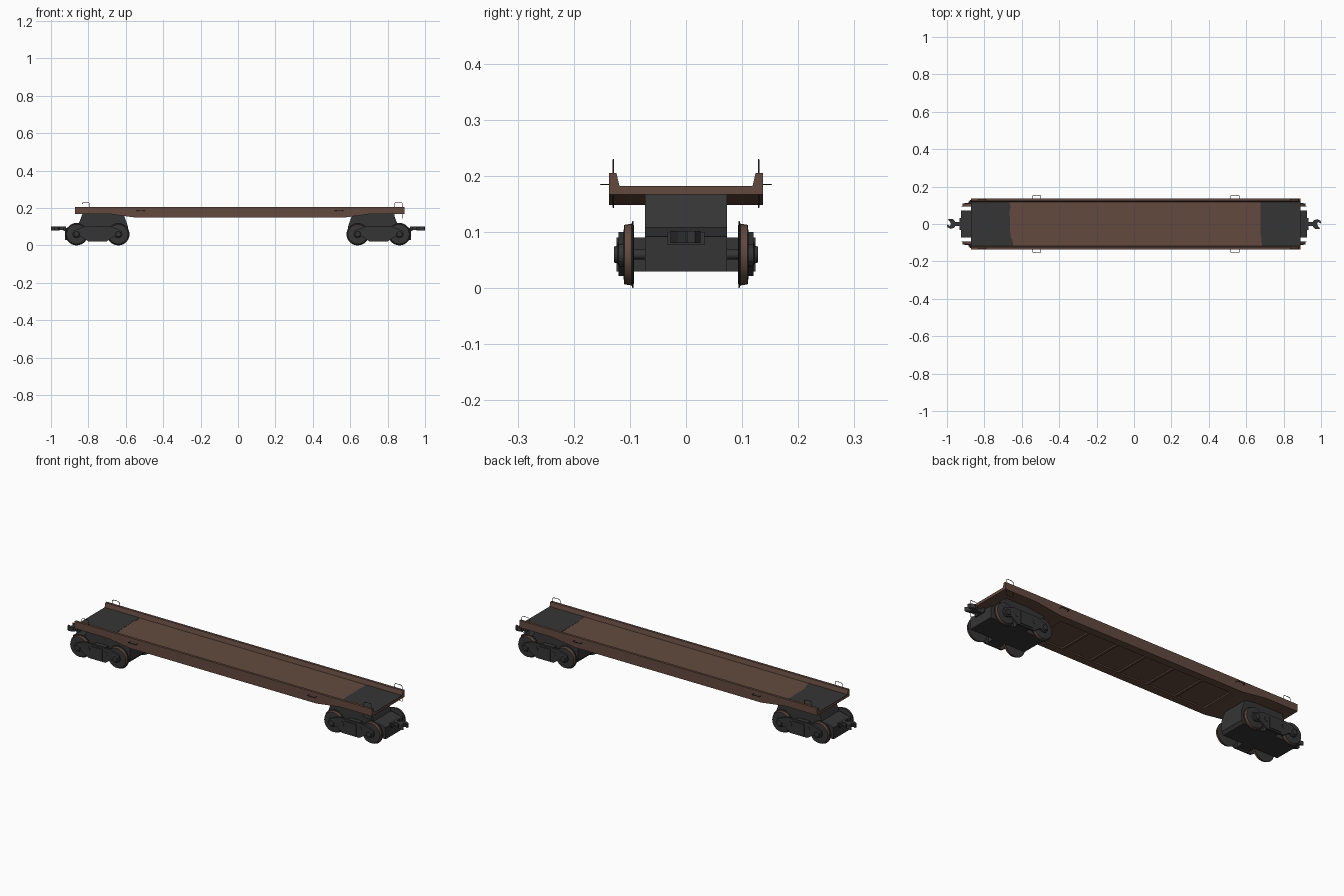
import bpy, bmesh, math
from mathutils import Vector

if "Cube" in bpy.data.objects:
    bpy.data.objects.remove(bpy.data.objects["Cube"])


def material(name, rgb):
    m = bpy.data.materials.new(name)
    m.diffuse_color = (*rgb, 1)
    m.use_nodes = True
    m.node_tree.nodes["Principled BSDF"].inputs["Base Color"].default_value = m.diffuse_color
    return m


BROWN = material("rust_brown", (0.125, 0.068, 0.049))
GREY = material("dark_grey", (0.036, 0.036, 0.036))


def finish(name, bm, *mats):
    bmesh.ops.recalc_face_normals(bm, faces=bm.faces)
    me = bpy.data.meshes.new(name)
    bm.to_mesh(me)
    bm.free()
    ob = bpy.data.objects.new(name, me)
    bpy.context.collection.objects.link(ob)
    for m in mats:
        me.materials.append(m)
    return ob


def prism(name, pts, axis, a, b, mat):
    """Extrude a 2D profile along axis from a to b."""
    place = {"x": lambda p, t: (t, p[0], p[1]),
             "y": lambda p, t: (p[0], t, p[1]),
             "z": lambda p, t: (p[0], p[1], t)}[axis]
    bm = bmesh.new()
    lo = [bm.verts.new(place(p, a)) for p in pts]
    hi = [bm.verts.new(place(p, b)) for p in pts]
    bm.faces.new(lo)
    bm.faces.new(hi)
    n = len(pts)
    for i in range(n):
        j = (i + 1) % n
        bm.faces.new((lo[i], lo[j], hi[j], hi[i]))
    return finish(name, bm, mat)


def box(name, x, y, z, mat):
    return prism(name, [(x[0], y[0]), (x[1], y[0]), (x[1], y[1]), (x[0], y[1])],
                 "z", z[0], z[1], mat)


def lathe(name, profile, x, z, side, n=28):
    """Revolve (y, radius) points about a y axis; outward-facing rims are brown."""
    bm = bmesh.new()
    rings = []
    for y, r in profile:
        rings.append([bm.verts.new((x + r * math.cos(2 * math.pi * k / n), side * y,
                                    z + r * math.sin(2 * math.pi * k / n))) for k in range(n)])
    for i, (p, q) in enumerate(zip(rings, rings[1:])):
        flat = abs(profile[i][0] - profile[i + 1][0]) < 0.003
        for k in range(n):
            f = bm.faces.new((p[k], p[(k + 1) % n], q[(k + 1) % n], q[k]))
            f.material_index = 1 if (not flat and profile[i][1] > 0.045) else 0
    bm.faces.new(rings[0])
    bm.faces.new(rings[-1])
    ob = finish(name, bm, GREY, BROWN)
    smooth(ob)


def smooth(ob):
    bpy.ops.object.select_all(action="DESELECT")
    ob.select_set(True)
    bpy.context.view_layer.objects.active = ob
    bpy.ops.object.shade_smooth_by_angle(angle=math.radians(30))


def wire(name, pts, closed=False, r=0.0014):
    cu = bpy.data.curves.new(name, "CURVE")
    cu.dimensions = "3D"
    cu.bevel_depth = r
    cu.bevel_resolution = 1
    cu.use_fill_caps = True
    sp = cu.splines.new("POLY")
    sp.points.add(len(pts) - 1)
    for p, c in zip(sp.points, pts):
        p.co = (*c, 1)
    sp.use_cyclic_u = closed
    ob = bpy.data.objects.new(name, cu)
    bpy.context.collection.objects.link(ob)
    cu.materials.append(GREY)
    bpy.ops.object.select_all(action="DESELECT")
    ob.select_set(True)
    bpy.context.view_layer.objects.active = ob
    bpy.ops.object.convert(target="MESH")


# Deck core with a recessed belly
L, R = -0.872, 0.89
prism("deck", [(L, 0.181), (L, 0.167), (-0.68, 0.167), (-0.54, 0.148), (-0.5, 0.148),
               (-0.5, 0.155), (0.52, 0.155), (0.52, 0.148), (0.56, 0.148), (0.70, 0.167),
               (R, 0.167), (R, 0.181)], "y", -0.125, 0.125, BROWN)
for i in range(1, 6):
    x = -0.5 + i * 0.17
    box(f"belly_rib_{i}", (x - 0.006, x + 0.006), (-0.1, 0.1), (0.148, 0.158), BROWN)

# Side sills with tapered lips
for s in (-1, 1):
    prism("side_sill", [(L, 0.181), (L, 0.167), (-0.68, 0.167), (-0.54, 0.148), (0.56, 0.148),
                        (0.70, 0.167), (R, 0.167), (R, 0.181)],
          "y", s * 0.096, s * 0.137, BROWN)
    prism("side_lip", [(s * 0.118, 0.18), (s * 0.124, 0.205), (s * 0.137, 0.205),
                       (s * 0.137, 0.18)], "x", L, R, BROWN)
    # Grab irons and tie-down loops
    for x0, x1, zb in ((-0.834, -0.792, 0.18), (0.836, 0.88, 0.144)):
        y = s * 0.1295
        wire("grab_iron", [(x0, y, zb), (x0, y, 0.223), (x0 + 0.006, y, 0.229),
                           (x1 - 0.006, y, 0.229), (x1, y, 0.223), (x1, y, zb)], True)
    for x in (-0.52, 0.54):
        wire("side_loop", [(x - 0.022, s * 0.13, 0.185), (x - 0.022, s * 0.152, 0.185),
                           (x + 0.022, s * 0.152, 0.185), (x + 0.022, s * 0.13, 0.185)])

# Dark deck ends with a wavy paint edge
for end, edge, k in ((L, -0.657, 1), (R, 0.679, 0.4)):
    wave = [(edge + k * d, y) for d, y in ((0.012, -0.118), (0.008, -0.09), (-0.002, -0.07),
            (-0.007, -0.03), (-0.005, 0.02), (-0.009, 0.06), (-0.004, 0.09), (-0.01, 0.118))]
    prism("dark_deck_end", [(end, -0.118)] + wave + [(end, 0.118)], "z", 0.1805, 0.1818, GREY)

# Trucks, mirrored at both ends
for s in (-1, 1):
    def sx(pts):
        return [(s * x, z) for x, z in pts]

    c = 0.7515
    prism("truck_body", sx([(0.925, 0.03), (0.925, 0.092), (0.855, 0.108), (0.832, 0.168),
                            (0.612, 0.168), (0.588, 0.1), (0.588, 0.045), (0.6, 0.03)]),
          "y", -0.073, 0.073, GREY)
    # Coupler: striker plate, shank and knuckle
    box("coupler_plate", (s * 0.92, s * 0.932), (-0.033, 0.033), (0.077, 0.1), GREY)
    box("coupler_shank", (s * 0.925, s * 0.968), (-0.011, 0.011), (0.082, 0.1), GREY)
    prism("coupler_knuckle", [(s * x, s * y) for x, y in (
        (0.955, -0.011), (0.968, -0.026), (0.998, -0.028), (0.985, -0.014), (0.978, 0.0),
        (0.984, 0.01), (1.0, 0.002), (0.998, 0.016), (0.982, 0.026), (0.962, 0.02),
        (0.955, 0.011))], "z", 0.081, 0.102, GREY)
    for x in (s * 0.863, s * 0.64):
        lathe("axle", [(-0.1, 0.009), (0.1, 0.009)], x, 0.06, 1, 14)
    for t in (-1, 1):
        # Wheels with flange, tread and hub
        for x in (s * 0.863, s * 0.64):
            lathe("wheel", [(0.093, 0.05), (0.0935, 0.06), (0.0955, 0.06), (0.097, 0.055),
                            (0.11, 0.053), (0.111, 0.044)], x, 0.06, t)
            lathe("bearing", [(0.108, 0.022), (0.12, 0.022), (0.122, 0.016), (0.128, 0.014)],
                  x, 0.06, t, 16)
        # Side frame with centre spring box and bolts
        prism("side_frame", sx([(c + dx, z) for dx, z in (
            (-0.13, 0.048), (-0.085, 0.046), (-0.05, 0.022), (0.05, 0.022), (0.085, 0.046),
            (0.13, 0.048), (0.13, 0.078), (0.075, 0.1), (-0.075, 0.1), (-0.13, 0.078))]),
              "y", t * 0.11, t * 0.12, GREY)
        box("spring_box", (s * (c - 0.035), s * (c + 0.035)), (t * 0.07, t * 0.124),
            (0.03, 0.09), GREY)
        for dx in (-0.053, 0.053):
            lathe("frame_bolt", [(0.115, 0.012), (0.122, 0.012)], s * (c + dx), 0.07, t, 14)
